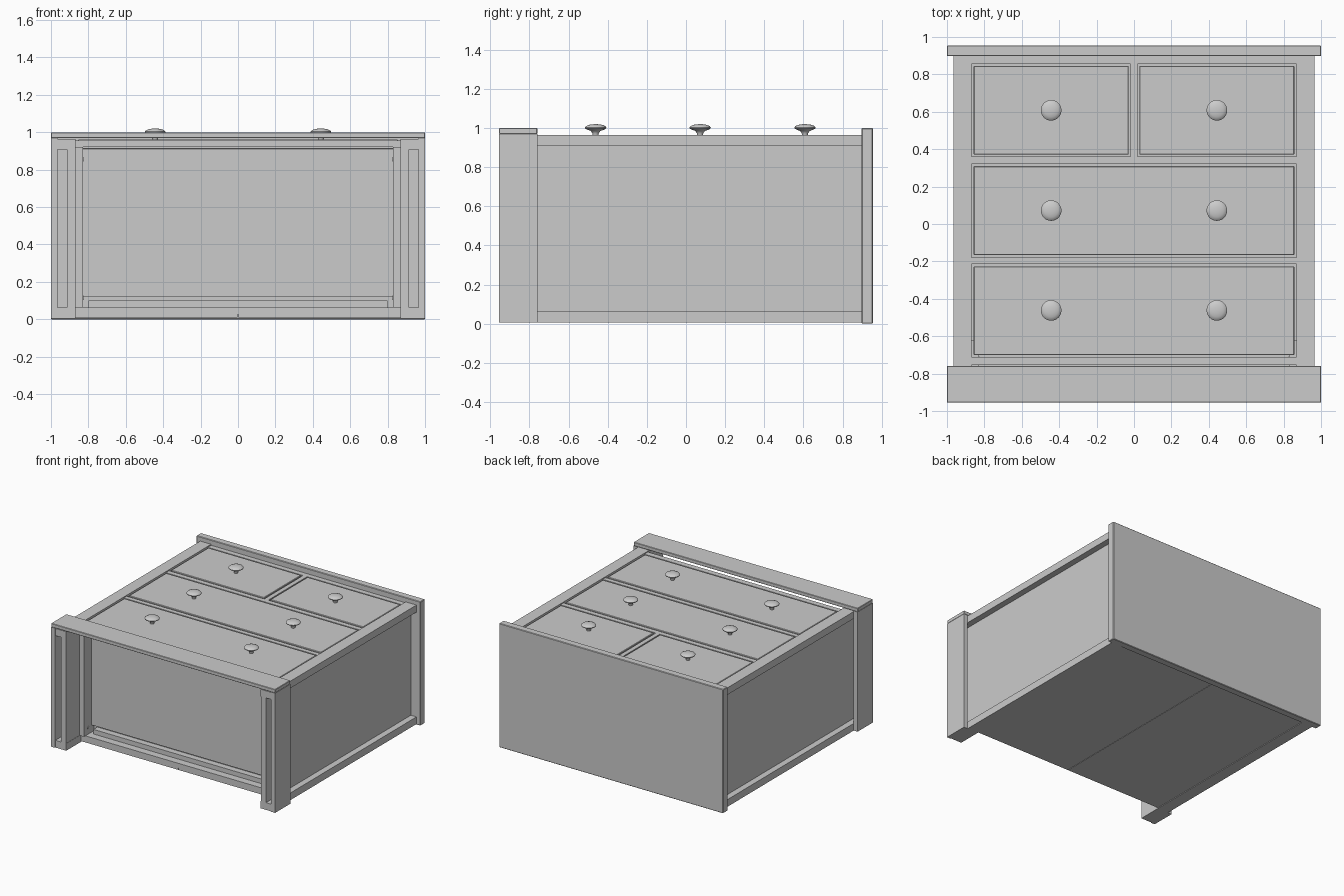
import bpy, bmesh, math
from mathutils import Matrix

cube = bpy.data.objects.get("Cube")
if cube:
    bpy.data.objects.remove(cube)

grey = bpy.data.materials.new("plain grey")
grey.use_nodes = True
colour = (0.6, 0.6, 0.6, 1)
grey.diffuse_color = colour
grey.node_tree.nodes["Principled BSDF"].inputs["Base Color"].default_value = colour


def add_object(name, bm):
    mesh = bpy.data.meshes.new(name)
    bmesh.ops.recalc_face_normals(bm, faces=bm.faces)
    bm.to_mesh(mesh)
    bm.free()
    mesh.materials.append(grey)
    obj = bpy.data.objects.new(name, mesh)
    bpy.context.collection.objects.link(obj)
    return obj


def board(name, x, y, z, bevel=0.0):
    """Rectangular board given by its (low, high) extent on each axis."""
    bm = bmesh.new()
    size = [hi - lo for lo, hi in (x, y, z)]
    middle = [(hi + lo) / 2 for lo, hi in (x, y, z)]
    bmesh.ops.create_cube(bm, size=1, matrix=Matrix.Translation(middle) @ Matrix.Diagonal((*size, 1)))
    obj = add_object(name, bm)
    if bevel:
        mod = obj.modifiers.new("edge", "BEVEL")
        mod.width, mod.segments = bevel, 1
    return obj


def pair(name, x, y, z, bevel=0.0):
    """The same board on the left (+x) and mirrored on the right."""
    board("left_" + name, x, y, z, bevel)
    board("right_" + name, (-x[1], -x[0]), y, z, bevel)


# Top slab and plinth; the chest lies on its back, with its drawers facing up
board("top_slab", (-1, 1), (0.897, 0.955), (0, 1), 0.004)
board("plinth_front", (-1, 1), (-0.955, -0.76), (0.97, 1), 0.003)
pair("plinth_side", (0.965, 1), (-0.955, -0.76), (0.005, 0.97))

# Corner posts and recessed side panels
pair("front_post", (0.868, 0.965), (-0.95, 0.897), (0.908, 0.965))
pair("back_post", (0.868, 0.965), (-0.95, 0.897), (0.005, 0.063))
pair("side_panel", (0.87, 0.915), (-0.95, 0.897), (0.063, 0.908))

# Front rails and the divider between the small drawers
for i, (low, high) in enumerate([(0.855, 0.897), (0.32, 0.36), (-0.215, -0.178), (-0.755, -0.71)]):
    board(f"front_rail_{i + 1}", (-0.868, 0.868), (low, high), (0.92, 0.957))
board("drawer_divider", (-0.018, 0.018), (0.36, 0.855), (0.85, 0.957))

# Back: two sheets with a seam, a lower rail and a batten
pair("back_sheet", (0.0015, 0.89), (-0.76, 0.897), (0.01, 0.03))
board("back_rail", (-0.868, 0.868), (-0.76, 0.89), (0.026, 0.063))
board("back_batten", (-0.8, 0.8), (-0.7, -0.65), (0.063, 0.1))

# Floor of the carcass with its screwed side cleats
board("carcass_floor", (-0.87, 0.87), (-0.65, -0.62), (0.063, 0.925))
pair("floor_cleat", (0.83, 0.87), (-0.78, -0.65), (0.063, 0.92))
for side, label in ((1, "left"), (-1, "right")):
    for level, z in (("lower", 0.115), ("upper", 0.855)):
        bm = bmesh.new()
        turn = Matrix.Translation((side * 0.829, -0.72, z)) @ Matrix.Rotation(math.pi / 2, 4, "Y")
        bmesh.ops.create_cone(bm, cap_ends=True, segments=12, radius1=0.012,
                              radius2=0.012, depth=0.006, matrix=turn)
        add_object(f"{label}_{level}_screw", bm)


# Drawers: a front plate with an open box behind it
def drawer(name, x, y):
    board(name + "_front", x, y, (0.91, 0.96), 0.003)
    (x0, x1), (y0, y1) = (x[0] + 0.02, x[1] - 0.02), (y[0] + 0.02, y[1] - 0.02)
    depth, t = (0.12, 0.91), 0.02
    board(name + "_box_right", (x0, x0 + t), (y0, y1), depth)
    board(name + "_box_left", (x1 - t, x1), (y0, y1), depth)
    board(name + "_box_bottom", (x0 + t, x1 - t), (y0, y0 + t), depth)
    board(name + "_box_back", (x0 + t, x1 - t), (y0 + t, y1), (0.12, 0.14))


drawer("bottom_drawer", (-0.857, 0.857), (-0.7, -0.226))
drawer("middle_drawer", (-0.857, 0.857), (-0.166, 0.309))
drawer("right_small_drawer", (-0.857, -0.029), (0.371, 0.845))
drawer("left_small_drawer", (0.029, 0.857), (0.371, 0.845))


# Turned knobs: a profile spun about the z axis
profile = [(0, 0.955), (0.015, 0.955), (0.016, 0.972), (0.024, 0.985), (0.044, 0.992),
           (0.054, 0.998), (0.055, 1.003), (0.049, 1.01), (0.035, 1.016), (0.018, 1.019), (0, 1.02)]


def knob(name, x, y):
    bm = bmesh.new()
    verts = [bm.verts.new((r, 0, z)) for r, z in profile]
    edges = [bm.edges.new(p) for p in zip(verts, verts[1:])]
    bmesh.ops.spin(bm, geom=verts + edges, cent=(0, 0, 0), axis=(0, 0, 1),
                   angle=2 * math.pi, steps=32, use_merge=False)
    bmesh.ops.remove_doubles(bm, verts=bm.verts, dist=0.0001)
    obj = add_object(name, bm)
    obj.location = (x, y, 0)
    bpy.ops.object.select_all(action="DESELECT")
    obj.select_set(True)
    bpy.context.view_layer.objects.active = obj
    bpy.ops.object.shade_smooth_by_angle(angle=math.radians(40))


for row, y in (("top", 0.608), ("middle", 0.072), ("bottom", -0.462)):
    knob(f"{row}_left_knob", 0.443, y)
    knob(f"{row}_right_knob", -0.443, y)
